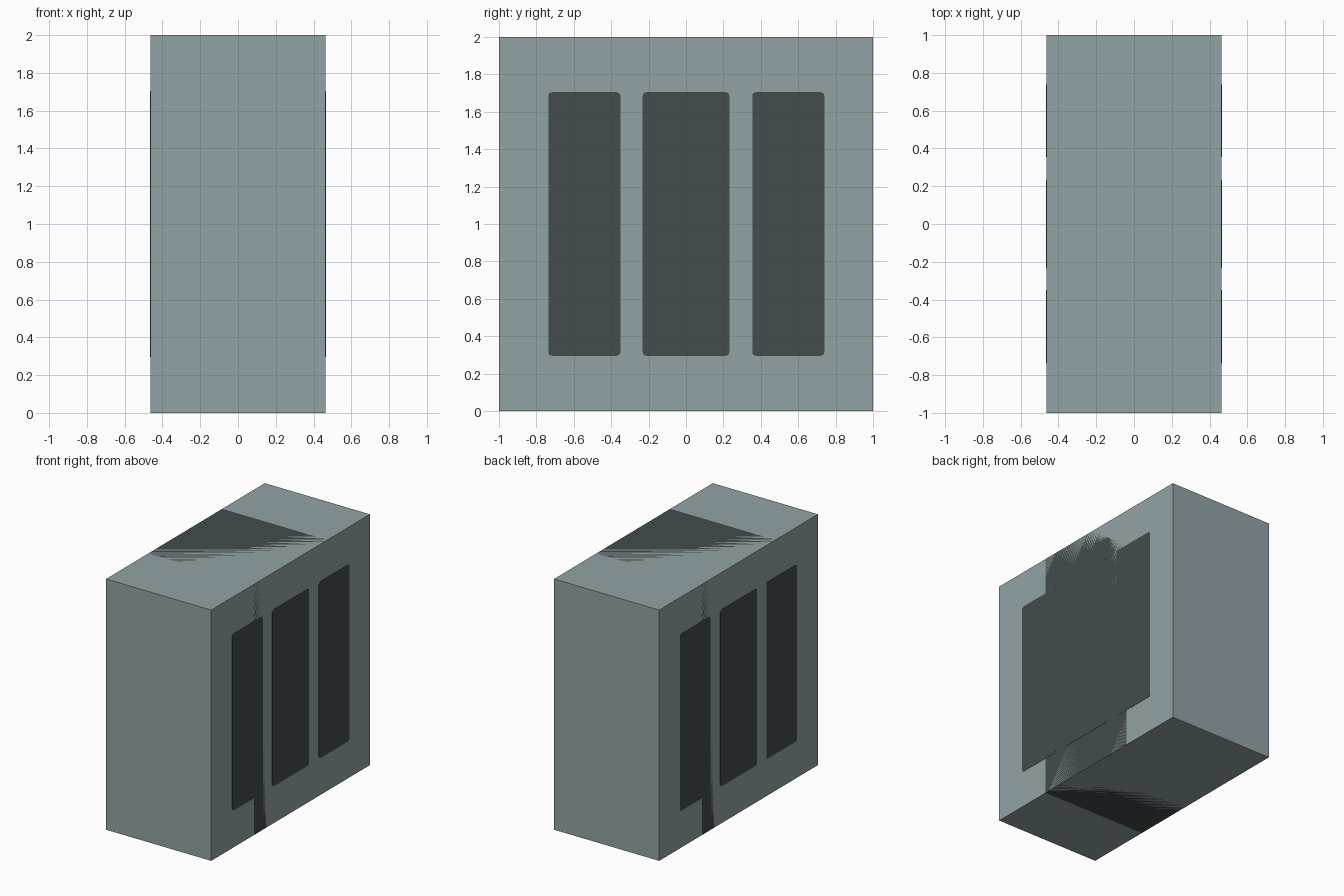
import bpy
import bmesh
from mathutils import Matrix

if "Cube" in bpy.data.objects:
    bpy.data.objects.remove(bpy.data.objects["Cube"])


def material(name, rgb):
    m = bpy.data.materials.new(name)
    m.diffuse_color = (*rgb, 1.0)
    m.use_nodes = True
    m.node_tree.nodes["Principled BSDF"].inputs["Base Color"].default_value = m.diffuse_color
    return m


pale = material("pale grey green", (0.29, 0.37, 0.38))
dark = material("dark slate", (0.055, 0.072, 0.073))

HALF_X = 0.464


def box(name, size, centre, mat, corner=0.0):
    """Box, optionally with its four x-running edges rounded."""
    bm = bmesh.new()
    bmesh.ops.create_cube(bm, size=1.0,
                          matrix=Matrix.Translation(centre) @ Matrix.Diagonal((*size, 1.0)))
    if corner:
        edges = [e for e in bm.edges
                 if abs(e.verts[0].co.x - e.verts[1].co.x) > 0.5 * size[0]]
        bmesh.ops.bevel(bm, geom=edges, offset=corner, segments=3,
                        profile=0.5, affect='EDGES')
    mesh = bpy.data.meshes.new(name)
    bm.to_mesh(mesh)
    bm.free()
    mesh.materials.append(mat)
    obj = bpy.data.objects.new(name, mesh)
    bpy.context.collection.objects.link(obj)
    return obj


# Main body
box("body", (2 * HALF_X, 2.0, 2.0), (0, 0, 1), pale)

# Dark square core, flush with the body's sides, top and bottom
box("core", (2 * HALF_X, 2 * HALF_X, 2.0), (0, 0, 1), dark)

# Three upright panels passing right through, showing on both broad sides
for name, y, width in (("front_panel", -0.543, 0.385),
                       ("middle_panel", 0.0, 0.464),
                       ("back_panel", 0.547, 0.385)):
    box(name, (2 * HALF_X + 0.004, width, 1.41), (0, y, 1.0), dark, corner=0.02)
